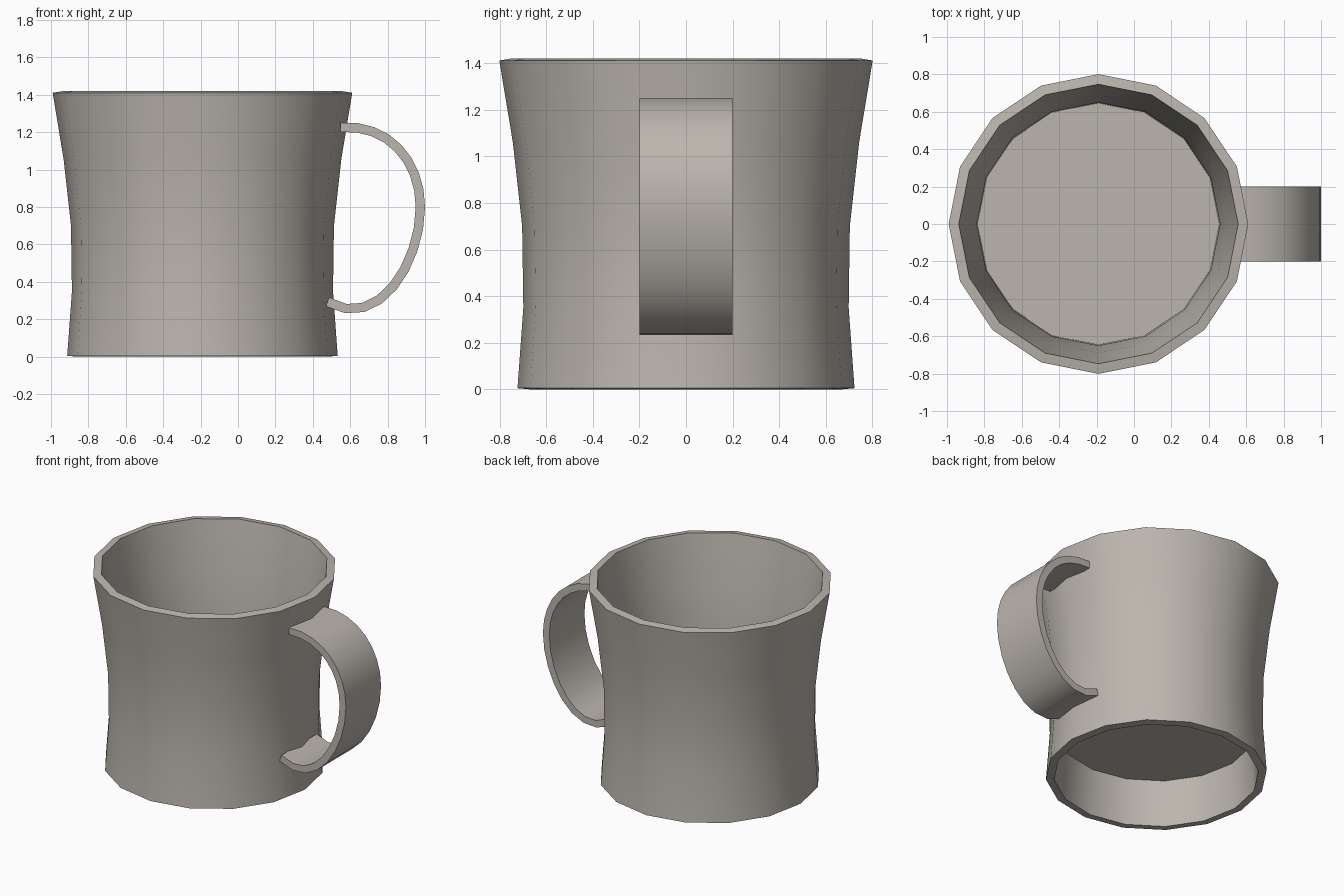
import bpy, bmesh, math
from mathutils import Vector
from mathutils.geometry import interpolate_bezier

if "Cube" in bpy.data.objects:
    bpy.data.objects.remove(bpy.data.objects["Cube"])

SIDES = 16
CX = -0.19  # axis of the cup

# Warm grey clay colour
clay = bpy.data.materials.new("warm_grey")
clay.diffuse_color = (0.50, 0.465, 0.42, 1)
clay.use_nodes = True
clay.node_tree.nodes["Principled BSDF"].inputs["Base Color"].default_value = clay.diffuse_color


def finish(bm, name):
    bmesh.ops.recalc_face_normals(bm, faces=bm.faces)
    me = bpy.data.meshes.new(name)
    bm.to_mesh(me)
    bm.free()
    me.materials.append(clay)
    ob = bpy.data.objects.new(name, me)
    bpy.context.collection.objects.link(ob)
    bpy.ops.object.select_all(action='DESELECT')
    ob.select_set(True)
    bpy.context.view_layer.objects.active = ob
    bpy.ops.object.shade_smooth_by_angle(angle=math.radians(35))
    return ob


def bridge(bm, a, b):
    for i in range(len(a)):
        j = (i + 1) % len(a)
        bm.faces.new((a[i], a[j], b[j], b[i]))


def ring(bm, r, z):
    return [bm.verts.new((CX + r * math.cos(math.tau * i / SIDES),
                          r * math.sin(math.tau * i / SIDES), z))
            for i in range(SIDES)]


# Cup wall: flared shell, outer profile up then inner profile down
profile = [(0.723, 0.005), (0.698, 0.35), (0.703, 0.70), (0.743, 1.06), (0.801, 1.411),
           (0.747, 1.42), (0.689, 1.068), (0.650, 0.705), (0.645, 0.35), (0.669, 0.0)]
bm = bmesh.new()
rings = [ring(bm, r, z) for r, z in profile]
for k in range(len(rings)):
    bridge(bm, rings[k], rings[(k + 1) % len(rings)])
finish(bm, "cup_wall")

# Raised floor inside the cup
bm = bmesh.new()
low, high = ring(bm, 0.655, 0.33), ring(bm, 0.655, 0.36)
bridge(bm, low, high)
bm.faces.new(low)
bm.faces.new(high)
finish(bm, "cup_floor")

# Handle: flat strap swept along two bezier arcs
arcs = [((0.548, 1.226), (0.80, 1.247), (0.975, 1.05), (0.975, 0.80)),
        ((0.975, 0.80), (0.975, 0.50), (0.75, 0.135), (0.478, 0.293))]
path = []
for arc in arcs:
    pts = interpolate_bezier(*[Vector((x, 0, z)) for x, z in arc], 9)
    path += pts if not path else pts[1:]
bm = bmesh.new()
sections = []
for i, p in enumerate(path):
    t = (path[min(i + 1, len(path) - 1)] - path[max(i - 1, 0)]).normalized()
    n = Vector((-t.z, 0, t.x)) * 0.025
    sections.append([bm.verts.new(p + n * s + Vector((0, y, 0)))
                     for s, y in ((1, -0.2), (1, 0.2), (-1, 0.2), (-1, -0.2))])
for a, b in zip(sections, sections[1:]):
    bridge(bm, a, b)
bm.faces.new(sections[0])
bm.faces.new(sections[-1])
finish(bm, "handle")
